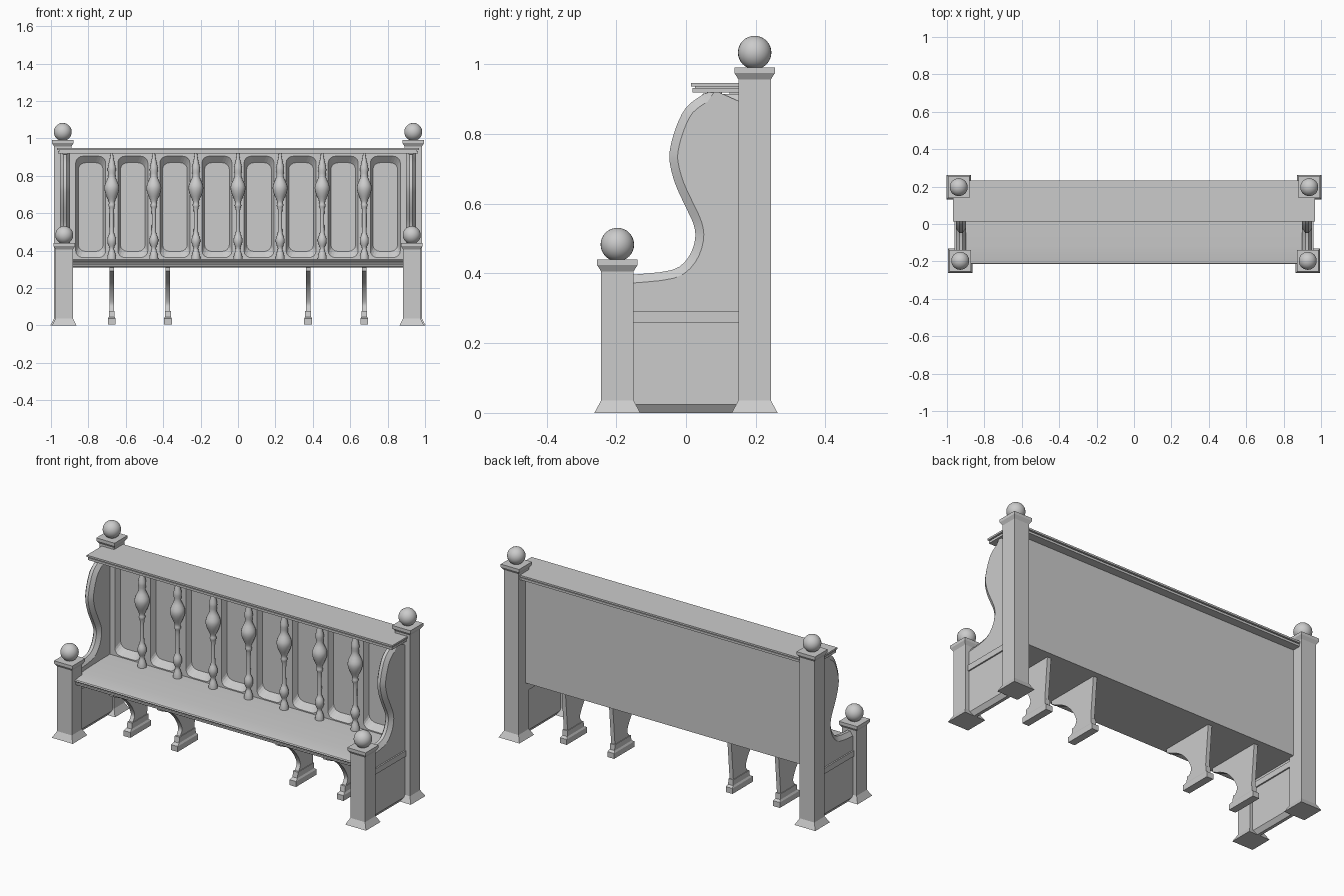
import bpy, bmesh
from math import cos, sin, pi

if "Cube" in bpy.data.objects:
    bpy.data.objects.remove(bpy.data.objects["Cube"])


def finish(name, bm, smooth=None):
    bmesh.ops.recalc_face_normals(bm, faces=bm.faces)
    me = bpy.data.meshes.new(name)
    bm.to_mesh(me)
    bm.free()
    ob = bpy.data.objects.new(name, me)
    bpy.context.collection.objects.link(ob)
    bpy.ops.object.select_all(action='DESELECT')
    ob.select_set(True)
    bpy.context.view_layer.objects.active = ob
    if smooth:
        bpy.ops.object.shade_smooth_by_angle(angle=smooth)
    return ob


def add_loft(bm, loops):
    rows = [[bm.verts.new(p) for p in lp] for lp in loops]
    n = len(rows[0])
    for a, b in zip(rows, rows[1:]):
        for i in range(n):
            j = (i + 1) % n
            bm.faces.new((a[i], a[j], b[j], b[i]))
    bm.faces.new(rows[0])
    bm.faces.new(rows[-1][::-1])


def loft(name, loops, smooth=None):
    bm = bmesh.new()
    add_loft(bm, loops)
    return finish(name, bm, smooth)


def box(name, x0, x1, y0, y1, z0, z1):
    return loft(name, [[(x0, y0, z), (x1, y0, z), (x1, y1, z), (x0, y1, z)] for z in (z0, z1)])


def rings(x, y, profile, n, turn=0.0, k=1.0):
    return [[(x + k * r * cos(turn + 2 * pi * i / n), y + k * r * sin(turn + 2 * pi * i / n), z)
             for i in range(n)] for r, z in profile]


def extrude_x(name, prof, x0, x1, smooth=None):
    return loft(name, [[(x, y, z) for y, z in prof] for x in (x0, x1)], smooth)


def inset(pts, d):
    # move each point of a counter-clockwise outline inwards
    out, n = [], len(pts)
    for i, (px, py) in enumerate(pts):
        ax, ay = px - pts[i - 1][0], py - pts[i - 1][1]
        bx, by = pts[(i + 1) % n][0] - px, pts[(i + 1) % n][1] - py
        la, lb = (ax * ax + ay * ay) ** .5, (bx * bx + by * by) ** .5
        nx, ny = -ay / la - by / lb, ax / la + bx / lb
        s = 2 * d / (nx * nx + ny * ny)
        out.append((px + nx * s, py + ny * s))
    return out


def spline(pts, steps=4):
    # Catmull-Rom through the points
    out, P = [], [pts[0]] + pts + [pts[-1]]
    for a, b, c, d in zip(P, P[1:], P[2:], P[3:]):
        for k in range(steps):
            t = k / steps
            out.append(tuple(.5 * (2 * q + (r - p) * t + (2 * p - 5 * q + 4 * r - s) * t * t
                                   + (3 * q - p - 3 * r + s) * t ** 3)
                             for p, q, r, s in zip(a, b, c, d)))
    return out + [pts[-1]]


def ball(name, x, y, z, r):
    bm = bmesh.new()
    bmesh.ops.create_uvsphere(bm, u_segments=28, v_segments=16, radius=r)
    bmesh.ops.translate(bm, verts=bm.verts, vec=(x, y, z))
    finish(name, bm, pi)


# Square posts with flared feet, caps and ball finials
for s, side in ((-1, "left"), (1, "right")):
    for row, x, y, h in (("front", .929, -.197, .44), ("back", .937, .197, .991)):
        prof = [(.066, 0), (.0465, .036), (.0465, h - .034), (.058, h - .016), (.058, h)]
        loft(f"{row}_post_{side}", rings(s * x, y, prof, 4, pi / 4, 2 ** .5))
        ball(f"{row}_finial_{side}", s * x, y, h + .043, .048)

# Curved bench ends with chamfered edges, and a side rail
curve = spline([(.2, .915), (.06, .915), (.045, .911), (0, .876), (-.029, .819), (-.046, .756),
                (-.046, .713), (-.029, .652), (0, .589), (.022, .54), (.026, .497),
                (.006, .445), (-.04, .41), (-.15, .397), (-.2, .395)], 3)
outline = curve + [(-.2, 0), (.2, 0)]
inner = inset(outline, .024)
for s, side in ((-1, "left"), (1, "right")):
    loft(f"bench_end_{side}", [[(s * (.925 + dx), y, z) for y, z in o] for dx, o in
                               ((-.026, inner), (-.009, outline), (.009, outline), (.026, inner))],
         smooth=.5)
    box(f"side_rail_{side}", s * .925 - .034, s * .925 + .034, -.17, .17, .259, .292)

# Seat with rolled top and grooved front edge
extrude_x("seat", [(.15, .31), (-.203, .31), (-.208, .314), (-.208, .323), (-.2, .325), (-.2, .33),
                   (-.213, .331), (-.215, .336), (-.21, .341), (-.18, .346), (-.12, .350),
                   (-.03, .354), (.06, .356), (.15, .356)], -.9, .9, .5)

# Back panel with eight recessed arched bays
back = box("back_panel", -.9, .9, .125, .18, .31, .925)
bm = bmesh.new()
for b in range(8):
    cx = (b - 3.5) * .225

    def bay(hw, z0, z1, y, rx=.04, rz=.035):
        lp = []
        for q, (sx, zc) in enumerate(((1, z1 - rz), (-1, z1 - rz), (-1, z0 + rz), (1, z0 + rz))):
            for k in range(5):
                a = (q + k / 4) * pi / 2
                lp.append((cx + sx * (hw - rx) + rx * cos(a), y, zc + rz * sin(a)))
        return lp
    add_loft(bm, [bay(.084, .358, .909, .115), bay(.08, .362, .905, .125), bay(.066, .395, .87, .157)])
cutter = finish("bay_cutter", bm)
cutter.hide_render = True
bpy.context.view_layer.objects.active = back
mod = back.modifiers.new("bays", 'BOOLEAN')
mod.operation, mod.object, mod.solver = 'DIFFERENCE', cutter, 'EXACT'
bpy.ops.object.modifier_apply(modifier="bays")
bpy.data.objects.remove(cutter)

# Moulded top rail
for name, y0, y1, z0, z1, x in (("lower", .018, .228, .919, .932, .963), ("groove", .026, .22, .932, .937, .955),
                                ("upper", .014, .232, .937, .947, .968)):
    box(f"top_rail_{name}", -x, x, y0, y1, z0, z1)

# Turned balusters
turned = spline([(.006, .925), (.011, .89), (.02, .85), (.022, .83), (.019, .795), (.034, .76), (.04, .735),
                 (.034, .705), (.021, .675), (.015, .655), (.018, .64), (.012, .62), (.011, .56),
                 (.012, .5), (.016, .483), (.024, .46), (.021, .435), (.012, .413), (.016, .395),
                 (.023, .37), (.024, .345)], 2)
for i in range(7):
    loft(f"baluster_{i + 1}", rings((i - 3) * .225, .096, turned, 16), .8)

# Scrolled supports under the seat, each on a flared foot
leg = [(.145, .06), (.145, .312), (-.18, .312)] + spline(
    [(-.18, .29), (-.15, .275), (-.1, .252), (-.05, .215), (-.01, .165), (.012, .115), (0, .085), (-.015, .06)])
leg[0] = (.125, .06)
leg.insert(1, (.125, .085))
for i, x in enumerate((-.675, -.375, .375, .675)):
    extrude_x(f"support_{i + 1}", leg, x - .012, x + .012, .5)
    loft(f"support_foot_{i + 1}", [[(x - w, y0, z), (x + w, y0, z), (x + w, y1, z), (x - w, y1, z)]
                                   for w, y0, y1, z in ((.021, -.04, .145, .005), (.021, -.04, .145, .036),
                                                        (.0155, -.02, .132, .046), (.0155, -.015, .13, .078))])
